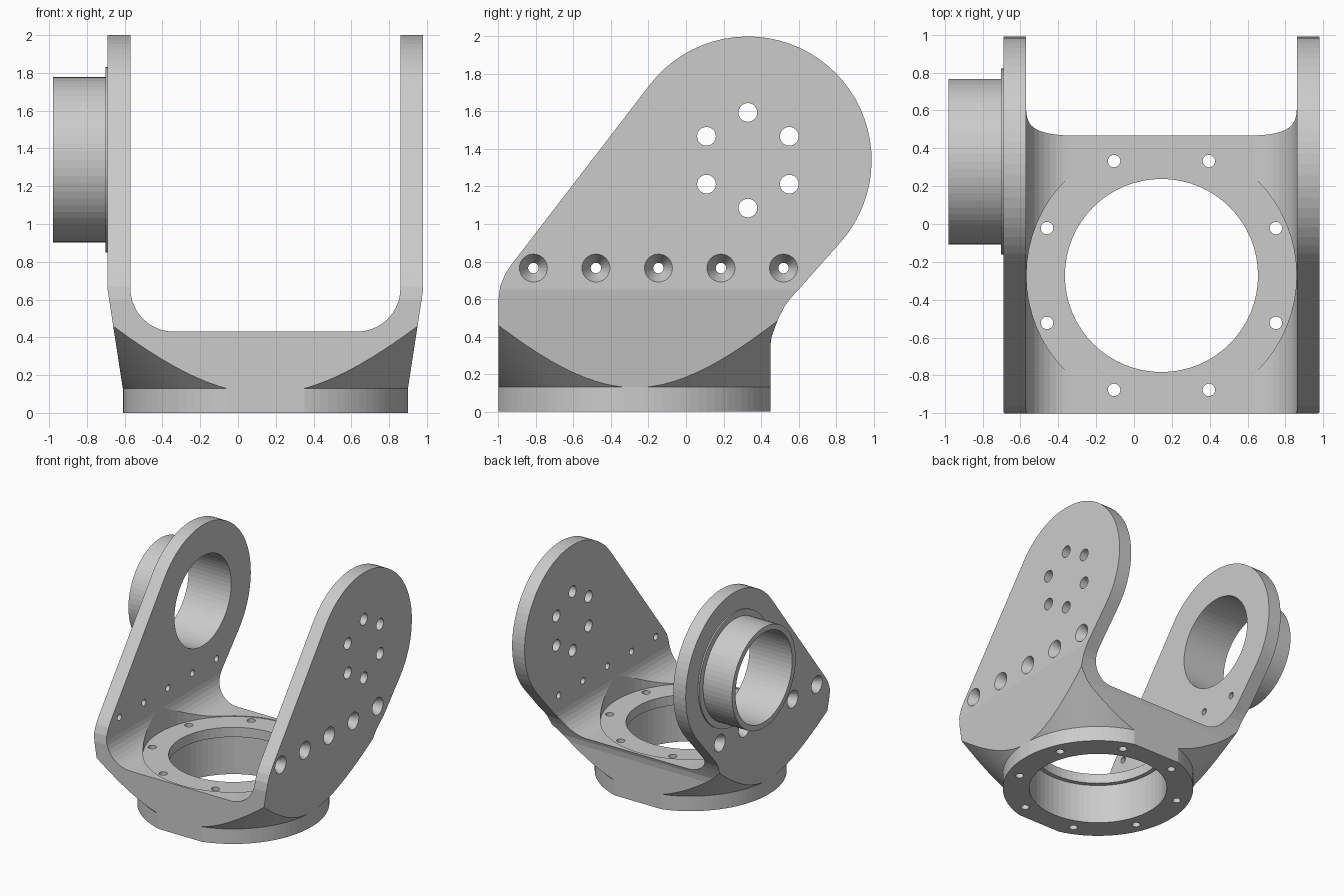
import bpy, bmesh
from math import sin, cos, pi, radians
from mathutils import Matrix, Vector

cube = bpy.data.objects.get("Cube")
if cube:
    bpy.data.objects.remove(cube)

CX, CY = 0.145, -0.272      # base ring axis
PY, PZ = 0.33, 1.34         # pivot axis across the arms
SEG = 64

grey = bpy.data.materials.new("light grey")
grey.use_nodes = True
grey.diffuse_color = (0.6, 0.6, 0.6, 1)
grey.node_tree.nodes["Principled BSDF"].inputs["Base Color"].default_value = (0.6, 0.6, 0.6, 1)


def finish(bm, name):
    bmesh.ops.recalc_face_normals(bm, faces=bm.faces)
    mesh = bpy.data.meshes.new(name)
    bm.to_mesh(mesh)
    bm.free()
    mesh.materials.append(grey)
    obj = bpy.data.objects.new(name, mesh)
    bpy.context.collection.objects.link(obj)
    return obj


def prism(name, points, offset):
    """Close a flat outline and extrude it by the offset."""
    bm = bmesh.new()
    face = bm.faces.new([bm.verts.new(p) for p in points])
    new = bmesh.ops.extrude_face_region(bm, geom=[face])["geom"]
    moved = [v for v in new if isinstance(v, bmesh.types.BMVert)]
    bmesh.ops.translate(bm, vec=offset, verts=moved)
    return finish(bm, name)


def add_rod(bm, start, end, r1, r2=None, seg=SEG):
    """Cylinder or cone between two points."""
    a, b = Vector(start), Vector(end)
    turn = (b - a).to_track_quat("Z", "Y").to_matrix().to_4x4()
    bmesh.ops.create_cone(bm, cap_ends=True, segments=seg, radius1=r1,
                          radius2=r1 if r2 is None else r2, depth=(b - a).length,
                          matrix=Matrix.Translation((a + b) / 2) @ turn)


def rod(name, *args, **kw):
    bm = bmesh.new()
    add_rod(bm, *args, **kw)
    return finish(bm, name)


def combine(target, tool, operation):
    mod = target.modifiers.new(operation, "BOOLEAN")
    mod.operation, mod.object, mod.solver = operation, tool, "EXACT"
    bpy.context.view_layer.objects.active = target
    bpy.ops.object.modifier_apply(modifier=mod.name)
    bpy.data.objects.remove(tool)


def arc(cx, cy, r, start, end, n):
    steps = [radians(start + (end - start) * i / n) for i in range(n + 1)]
    return [(cx + r * cos(t), cy + r * sin(t)) for t in steps]


# Fork: U section running front to back
fillet = arc(0.485, 0.66, 0.23, 0, -90, 10)
half = [(0.755, -0.01), (0.755, 0.13), (0.835, 0.65), (0.835, 2.1), (0.715, 2.1)] + fillet
section = half + [(-x, z) for x, z in reversed(half)]
fork = prism("fork_bracket", [(CX + x, -1.2, z) for x, z in section], (0, 2.4, 0))

# Side outline of the arms
side = [(-1, 0), (0.45, 0), (0.45, 0.35), (0.457, 0.4), (0.475, 0.45),
        (0.497, 0.505), (0.525, 0.56), (0.56, 0.607), (0.6, 0.65)]
side += arc(PY, PZ, 0.66, -42, 142.5, 36)
side += [(-0.93, 0.785), (-0.965, 0.733), (-0.99, 0.67), (-1, 0.6)]
combine(fork, prism("side_outline", [(-1.5, y, z) for y, z in side], (3, 0, 0)), "INTERSECT")

# Round foot flaring upward at 45 degrees
bm = bmesh.new()
profile = [(0, -0.1), (0.757, -0.1), (0.757, 0.13), (2.757, 2.13), (0, 2.13)]
verts = [bm.verts.new((CX + r, CY, z)) for r, z in profile]
edges = [bm.edges.new(pair) for pair in zip(verts, verts[1:])]
bmesh.ops.spin(bm, geom=verts + edges, cent=(CX, CY, 0), axis=(0, 0, 1),
               angle=2 * pi, steps=96, use_duplicate=False)
bmesh.ops.remove_doubles(bm, verts=bm.verts, dist=0.0001)
combine(fork, finish(bm, "foot_envelope"), "INTERSECT")

# Pad and tube on the right arm
left_face, right_face = CX + 0.835, CX - 0.835
combine(fork, rod("pivot_pad", (right_face + 0.03, PY, PZ), (right_face - 0.012, PY, PZ), 0.49), "UNION")
combine(fork, rod("pivot_tube", (right_face + 0.05, PY, PZ), (-0.98, PY, PZ), 0.437), "UNION")
combine(fork, rod("tube_bore", (-1.2, PY, PZ), (-0.4, PY, PZ), 0.39), "DIFFERENCE")

# Bore of the foot with a lip at the top, and the flange seat above it
combine(fork, rod("foot_bore", (CX, CY, -0.1), (CX, CY, 0.34), 0.547), "DIFFERENCE")
combine(fork, rod("lip_bore", (CX, CY, 0.2), (CX, CY, 0.6), 0.51), "DIFFERENCE")
combine(fork, rod("flange_seat", (CX, CY, 0.424), (CX, CY, 0.9), 0.713), "DIFFERENCE")

# Bolt holes in the foot
bm = bmesh.new()
for i in range(8):
    t = radians(22.5 + 45 * i)
    x, y = CX + 0.654 * cos(t), CY + 0.654 * sin(t)
    add_rod(bm, (x, y, -0.1), (x, y, 0.6), 0.033, seg=20)
combine(fork, finish(bm, "foot_bolt_holes"), "DIFFERENCE")

# Ring of holes in the left arm
bm = bmesh.new()
for i in range(6):
    t = radians(30 + 60 * i)
    y, z = PY + 0.255 * cos(t), PZ + 0.255 * sin(t)
    add_rod(bm, (0.6, y, z), (1.2, y, z), 0.05, seg=24)
combine(fork, finish(bm, "arm_ring_holes"), "DIFFERENCE")

# Countersunk screw rows in both arms
sinks, screws = bmesh.new(), bmesh.new()
for face, out in ((left_face, 1), (right_face, -1)):
    for i in range(5):
        y, z = -0.814 + 0.3335 * i, 0.765
        add_rod(sinks, (face + 0.01 * out, y, z), (face - 0.09 * out, y, z), 0.08, 0.028, seg=24)
        add_rod(screws, (face + 0.1 * out, y, z), (face - 0.25 * out, y, z), 0.028, seg=24)
combine(fork, finish(sinks, "countersinks"), "DIFFERENCE")
combine(fork, finish(screws, "screw_holes"), "DIFFERENCE")
